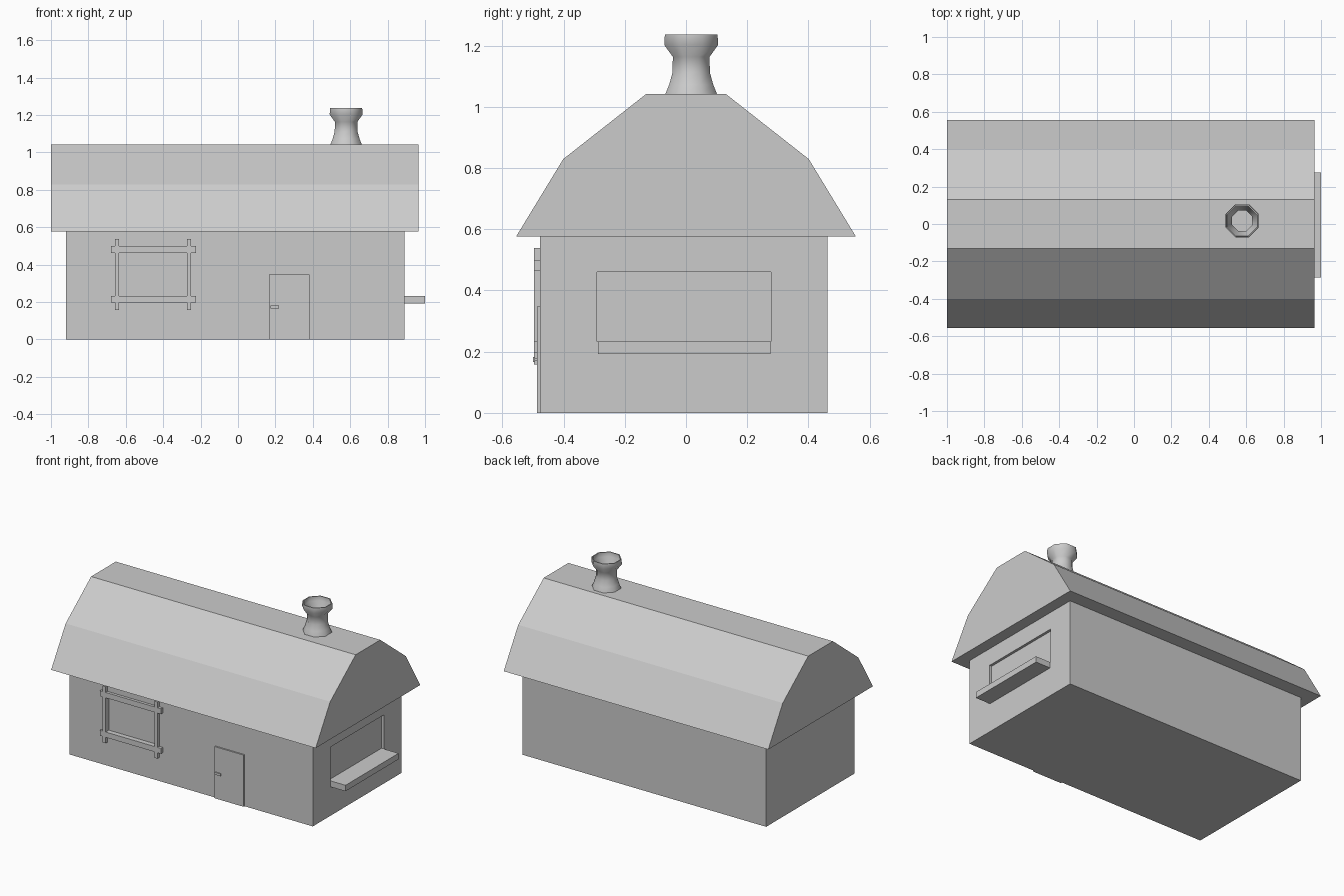
import bpy, bmesh, math

if "Cube" in bpy.data.objects:
    bpy.data.objects.remove(bpy.data.objects["Cube"])


def mesh_object(name, bm):
    bmesh.ops.recalc_face_normals(bm, faces=bm.faces)
    me = bpy.data.meshes.new(name)
    bm.to_mesh(me)
    bm.free()
    ob = bpy.data.objects.new(name, me)
    bpy.context.collection.objects.link(ob)
    return ob


def box(name, x, y, z):
    bm = bmesh.new()
    bmesh.ops.create_cube(bm, size=1)
    for v in bm.verts:
        v.co = [r[0] if c < 0 else r[1] for c, r in zip(v.co, (x, y, z))]
    return mesh_object(name, bm)


# House walls with shallow window recesses
walls = box("walls", (-0.92, 0.89), (-0.477, 0.463), (0, 0.578))
cutters = [
    box("side_window_cutter", (0.873, 0.95), (-0.29, 0.278), (0.233, 0.461)),
    box("front_window_cutter", (-0.637, -0.272), (-0.55, -0.462), (0.233, 0.463)),
]
for c in cutters:
    c.hide_render = True
    c.hide_viewport = True
    mod = walls.modifiers.new(c.name, 'BOOLEAN')
    mod.operation = 'DIFFERENCE'
    mod.solver = 'EXACT'
    mod.object = c

# Gambrel roof: extruded profile
half = [(0.555, 0.576), (0.401, 0.829), (0.131, 1.041)]
profile = half + [(-y, z) for y, z in reversed(half)]
bm = bmesh.new()
face = bm.faces.new([bm.verts.new((-1.0, y, z)) for y, z in profile])
ext = bmesh.ops.extrude_face_region(bm, geom=[face], use_keep_orig=True)
bmesh.ops.translate(bm, vec=(1.966, 0, 0),
                    verts=[g for g in ext["geom"] if isinstance(g, bmesh.types.BMVert)])
mesh_object("roof", bm)

# Side window sill
box("side_window_sill", (0.88, 1.0), (-0.287, 0.276), (0.193, 0.233))

# Front window frame: crossing bars
for side, x0 in (("left", -0.658), ("right", -0.273)):
    box("window_post_" + side, (x0, x0 + 0.022), (-0.497, -0.47), (0.158, 0.538))
for side, z0 in (("bottom", 0.197), ("top", 0.463)):
    box("window_rail_" + side, (-0.68, -0.225), (-0.496, -0.47), (z0, z0 + 0.036))

# Door and handle
box("door", (0.166, 0.382), (-0.487, -0.47), (0, 0.347))
box("door_handle_stem", (0.176, 0.184), (-0.496, -0.48), (0.169, 0.179))
box("door_handle", (0.174, 0.22), (-0.5, -0.493), (0.166, 0.182))

# Chimney: eight-sided hollow flared pot (apothem, height)
pot = [(0.085, 1.035), (0.084, 1.042), (0.072, 1.072), (0.061, 1.112), (0.06, 1.163),
       (0.088, 1.202), (0.086, 1.236), (0.08, 1.236), (0.08, 1.205),
       (0.054, 1.166), (0.054, 1.035)]
bm = bmesh.new()
rings = []
for r, z in pot:
    r /= math.cos(math.pi / 8)
    angles = [(i + 0.5) * math.pi / 4 for i in range(8)]
    rings.append([bm.verts.new((0.578 + r * math.cos(a), 0.017 + r * math.sin(a), z))
                  for a in angles])
for a, b in zip(rings, rings[1:] + rings[:1]):
    for i in range(8):
        j = (i + 1) % 8
        bm.faces.new((a[i], a[j], b[j], b[i]))
chimney = mesh_object("chimney", bm)
bpy.context.view_layer.objects.active = chimney
chimney.select_set(True)
bpy.ops.object.shade_smooth_by_angle(angle=math.radians(60))
